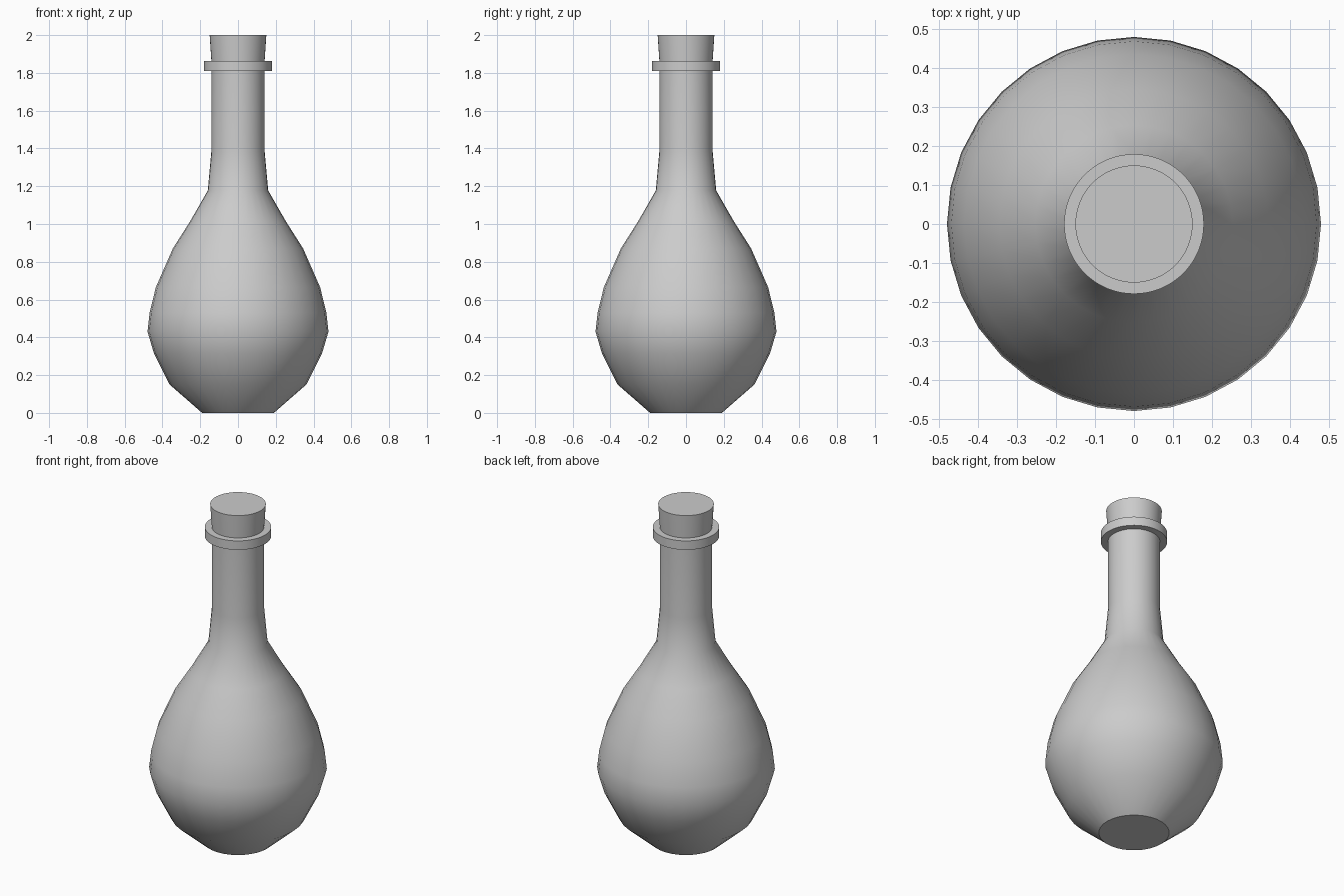
import bpy, bmesh, math

if "Cube" in bpy.data.objects:
    bpy.data.objects.remove(bpy.data.objects["Cube"])


def lathe(name, profile, sides):
    """Revolve (radius, height) points around z and cap both ends."""
    bm = bmesh.new()
    rings = []
    for r, z in profile:
        rings.append([bm.verts.new((r * math.cos(2 * math.pi * i / sides),
                                    r * math.sin(2 * math.pi * i / sides), z))
                      for i in range(sides)])
    for low, high in zip(rings, rings[1:]):
        for i in range(sides):
            j = (i + 1) % sides
            bm.faces.new((low[i], low[j], high[j], high[i]))
    bm.faces.new(rings[0][::-1])
    bm.faces.new(rings[-1])
    mesh = bpy.data.meshes.new(name)
    bm.to_mesh(mesh)
    bm.free()
    obj = bpy.data.objects.new(name, mesh)
    bpy.context.collection.objects.link(obj)
    bpy.ops.object.select_all(action='DESELECT')
    obj.select_set(True)
    bpy.context.view_layer.objects.active = obj
    bpy.ops.object.shade_smooth_by_angle(angle=math.radians(35))
    return obj


# Round flask body with long neck
lathe("bottle", [(0.19, 0.0), (0.362, 0.15), (0.445, 0.315), (0.479, 0.43),
                 (0.468, 0.53), (0.435, 0.665), (0.345, 0.87), (0.253, 1.015),
                 (0.16, 1.177), (0.141, 1.385), (0.141, 1.84)], 32)

# Lip ring around the mouth
lathe("lip_ring", [(0.179, 1.81), (0.179, 1.863)], 64)

# Tapered stopper
lathe("cork", [(0.138, 1.82), (0.15, 2.0)], 64)
